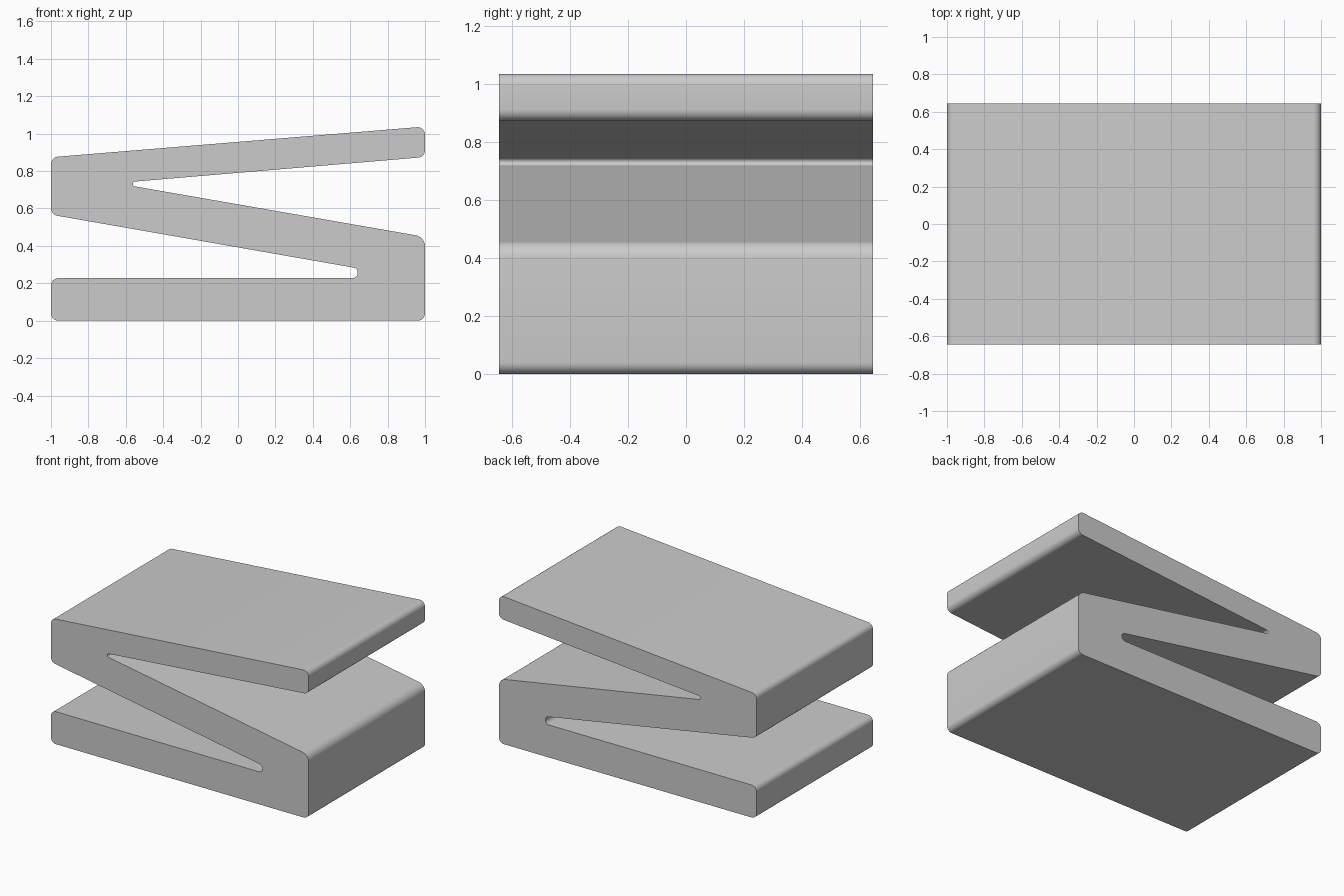
import bpy
import bmesh
import math
from mathutils import Vector

cube = bpy.data.objects.get("Cube")
if cube:
    bpy.data.objects.remove(cube, do_unlink=True)

HALF_DEPTH = 0.645
STEPS = 8


def flat_material(name, rgb):
    mat = bpy.data.materials.new(name)
    mat.use_nodes = True
    colour = (*rgb, 1.0)
    mat.diffuse_color = colour
    mat.node_tree.nodes["Principled BSDF"].inputs["Base Color"].default_value = colour
    return mat


def fillet(before, corner, after, radius):
    """Arc points that round one corner of a profile."""
    a = (before - corner).normalized()
    b = (after - corner).normalized()
    half = a.angle(b) / 2
    centre = corner + (a + b).normalized() * (radius / math.sin(half))
    reach = radius / math.tan(half)
    start = corner + a * reach - centre
    end = corner + b * reach - centre
    sweep = start.angle(end)
    return [centre + (start * math.sin((1 - i / STEPS) * sweep)
                      + end * math.sin(i / STEPS * sweep)) / math.sin(sweep)
            for i in range(STEPS + 1)]


# Zigzag side profile: x, z, corner radius
corners = [
    (-1, 0, 0.04), (1, 0, 0.04),
    (1, 0.448, 0.06),                            # right fold
    (-0.562, 0.72, 0.013), (-0.562, 0.743, 0.013),  # upper notch tip
    (1, 0.875, 0.04), (1, 1.038, 0.04),          # free end of top panel
    (-1, 0.874, 0.04), (-1, 0.567, 0.04),        # left fold
    (0.64, 0.28, 0.027), (0.64, 0.228, 0.027),   # lower notch tip
    (-1, 0.228, 0.04),
]
points = [Vector((x, z)) for x, z, r in corners]
outline = []
for i, (x, z, radius) in enumerate(corners):
    outline += fillet(points[i - 1], points[i], points[(i + 1) % len(points)], radius)

# Extrude the profile through the depth
bm = bmesh.new()
face = bm.faces.new([bm.verts.new((p.x, -HALF_DEPTH, p.y)) for p in outline])
extruded = bmesh.ops.extrude_face_region(bm, geom=[face], use_keep_orig=True)
moved = [v for v in extruded["geom"] if isinstance(v, bmesh.types.BMVert)]
bmesh.ops.translate(bm, verts=moved, vec=(0, 2 * HALF_DEPTH, 0))
bmesh.ops.recalc_face_normals(bm, faces=bm.faces)
mesh = bpy.data.meshes.new("zigzag_body")
bm.to_mesh(mesh)
bm.free()

body = bpy.data.objects.new("zigzag_body", mesh)
bpy.context.collection.objects.link(body)
mesh.materials.append(flat_material("plain grey", (0.6, 0.6, 0.6)))

# Smooth rounded folds, crisp side edges
bpy.ops.object.select_all(action="DESELECT")
body.select_set(True)
bpy.context.view_layer.objects.active = body
bpy.ops.object.shade_smooth_by_angle(angle=math.radians(30))
